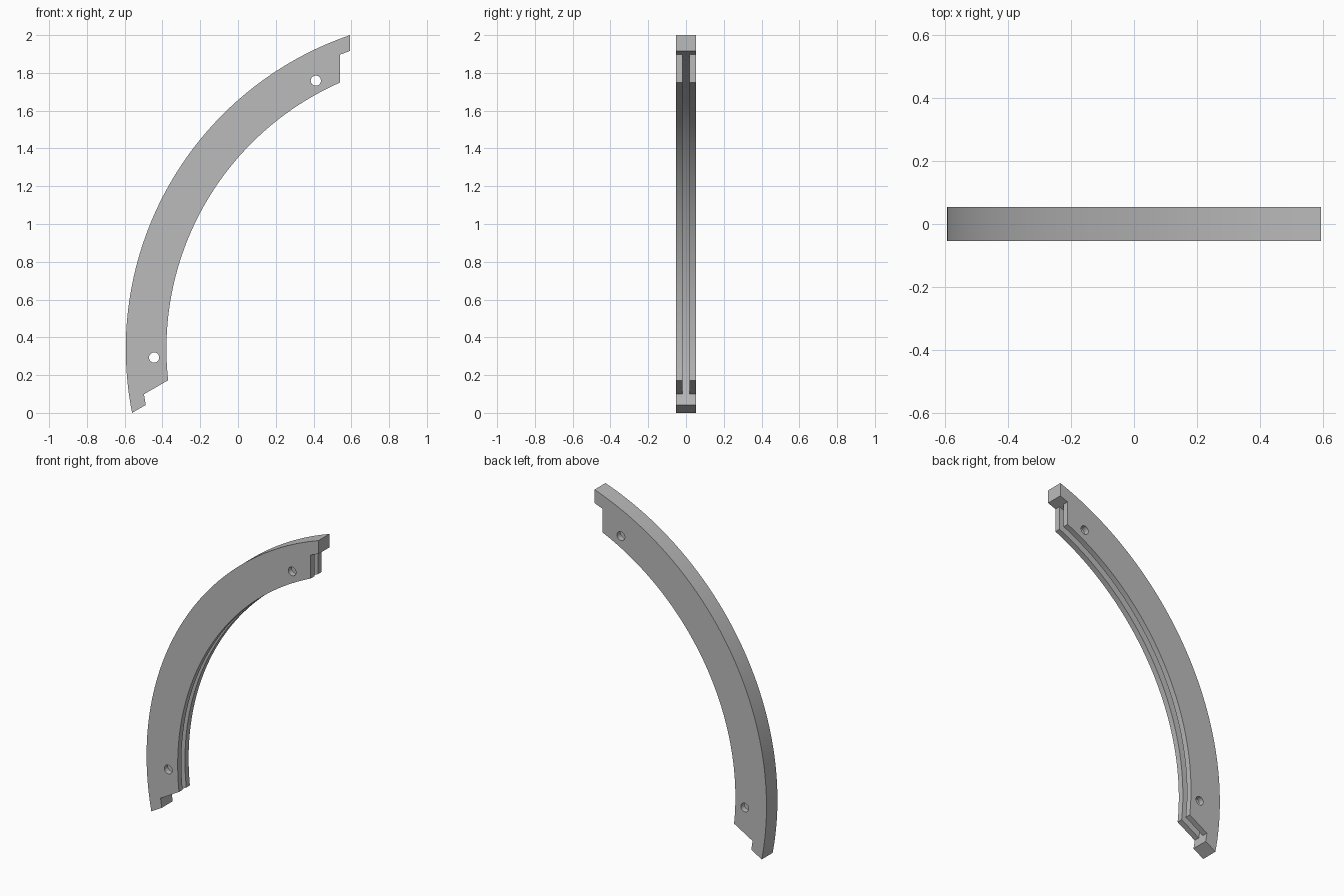
import bpy, bmesh, math
from mathutils import Vector

cube = bpy.data.objects.get("Cube")
if cube:
    bpy.data.objects.remove(cube, do_unlink=True)

# Arc centre, radii and the offsets of the straight end cuts from the centre
CX, CZ = 1.161, 0.3395
R_OUT, R_STEP, R_IN = 1.755, 1.676, 1.54
RIM_CUT, CHEEK_CUT = 0.567, 0.621
HALF_Y, HALF_SLOT = 0.054, 0.018
MID = math.radians(150)      # symmetry axis of the segment

grey = bpy.data.materials.new("plain grey")
grey.use_nodes = True
colour = (0.5, 0.5, 0.5, 1)
grey.diffuse_color = colour
grey.node_tree.nodes["Principled BSDF"].inputs["Base Color"].default_value = colour


def end_half_angle(r, cut):
    """Half sweep of an arc of radius r ending on the straight cut."""
    return MID - math.acos(-cut / r)


def arc(r, start, end, steps):
    """Points on an arc; angles are measured from the symmetry axis."""
    points = []
    for i in range(steps + 1):
        a = MID + start + (end - start) * i / steps
        points.append((CX + r * math.cos(a), CZ + r * math.sin(a)))
    return points


def prism(name, outline, half):
    """Extrude an xz outline symmetrically along y."""
    bm = bmesh.new()
    face = bm.faces.new([bm.verts.new((x, -half, z)) for x, z in outline])
    new = bmesh.ops.extrude_face_region(bm, geom=[face])["geom"]
    verts = [v for v in new if isinstance(v, bmesh.types.BMVert)]
    bmesh.ops.translate(bm, verts=verts, vec=Vector((0, 2 * half, 0)))
    bmesh.ops.recalc_face_normals(bm, faces=bm.faces)
    mesh = bpy.data.meshes.new(name)
    bm.to_mesh(mesh)
    bm.free()
    obj = bpy.data.objects.new(name, mesh)
    bpy.context.collection.objects.link(obj)
    mesh.materials.append(grey)
    return obj


def cut(target, cutter):
    """Subtract a cutter and discard it."""
    cutter.hide_render = True
    mod = target.modifiers.new("cut", "BOOLEAN")
    mod.operation = "DIFFERENCE"
    mod.solver = "EXACT"
    mod.object = cutter
    bpy.context.view_layer.objects.active = target
    bpy.ops.object.modifier_apply(modifier=mod.name)
    bpy.data.objects.remove(cutter, do_unlink=True)


# Curved body with a stepped notch at each end
a_out = end_half_angle(R_OUT, RIM_CUT)
a_rim = end_half_angle(R_STEP, RIM_CUT)
a_step = end_half_angle(R_STEP, CHEEK_CUT)
a_in = end_half_angle(R_IN, CHEEK_CUT)
outline = (arc(R_OUT, -a_out, a_out, 64)
           + arc(R_STEP, a_rim, a_step, 2)
           + arc(R_IN, a_in, -a_in, 64)
           + arc(R_STEP, -a_step, -a_rim, 2))
body = prism("curved_segment", outline, HALF_Y)

# Slot along the inner edge, as deep as the end steps
flare = a_step + 0.06
slot = arc(R_STEP, -a_step, a_step, 64) + arc(R_IN - 0.14, flare, -flare, 16)
cut(body, prism("slot_cutter", slot, HALF_SLOT))

# Pin holes through both cheeks
for x, z in ((0.412, 1.759), (-0.444, 0.293)):
    ring = [(x + 0.027 * math.cos(t * math.tau / 32), z + 0.027 * math.sin(t * math.tau / 32))
            for t in range(32)]
    cut(body, prism("hole_cutter", ring, 0.1))

# Smooth curves, sharp edges
bpy.ops.object.select_all(action="DESELECT")
body.select_set(True)
bpy.context.view_layer.objects.active = body
bpy.ops.object.shade_smooth_by_angle(angle=math.radians(30))
